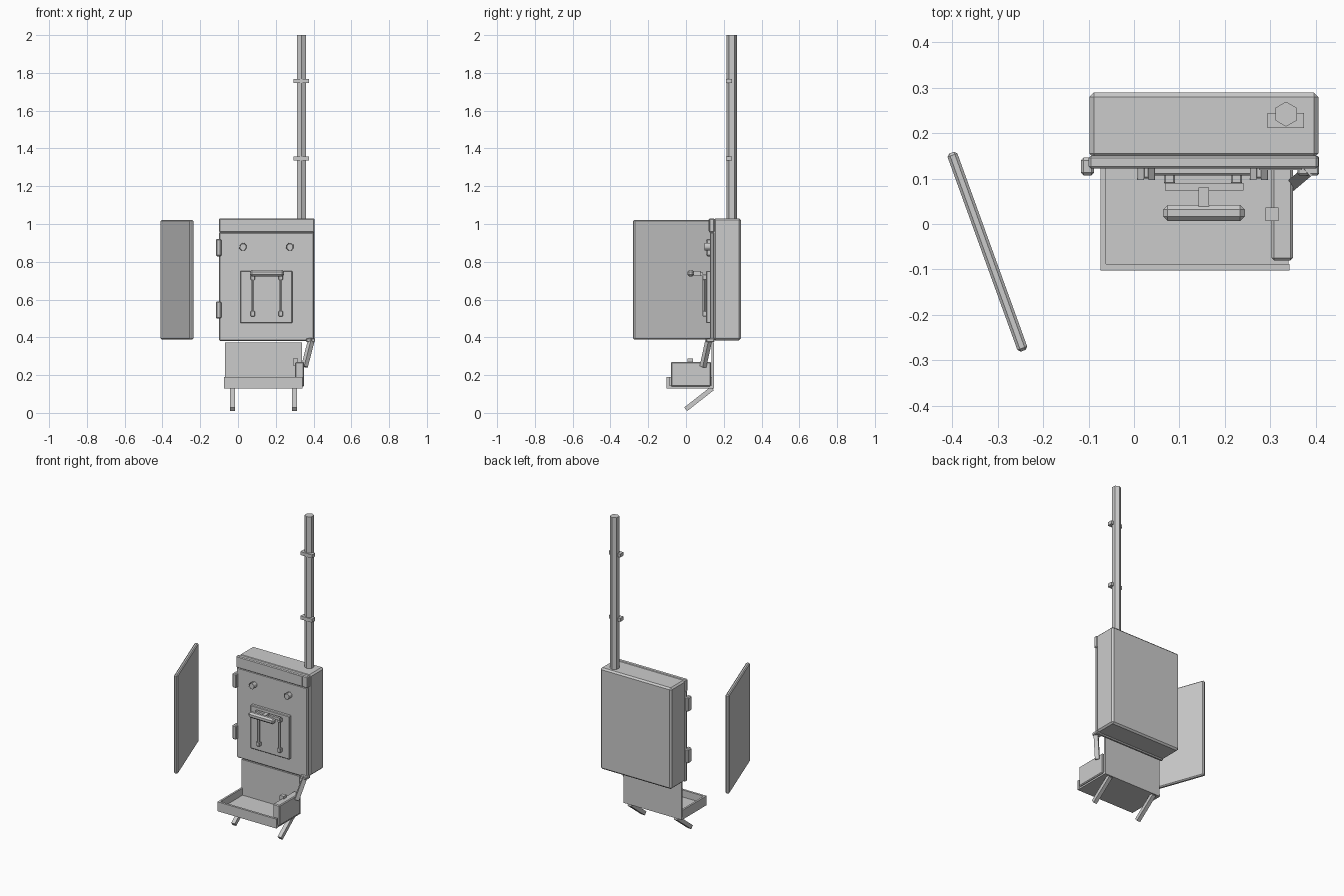
import bpy, bmesh, math
from mathutils import Vector, Matrix


def finish(bm, name, bevel=0.0):
    if bevel:
        bmesh.ops.bevel(bm, geom=bm.edges[:], offset=bevel, segments=1, affect='EDGES')
    bmesh.ops.recalc_face_normals(bm, faces=bm.faces[:])
    me = bpy.data.meshes.new(name)
    bm.to_mesh(me)
    bm.free()
    ob = bpy.data.objects.new(name, me)
    bpy.context.collection.objects.link(ob)
    return ob


def box(name, x, y, z, bevel=0.0):
    """Axis-aligned box from (min, max) ranges."""
    bm = bmesh.new()
    bmesh.ops.create_cube(bm, size=1)
    for v in bm.verts:
        v.co = Vector([(a + b) / 2 + c * (b - a) for (a, b), c in zip((x, y, z), v.co)])
    return finish(bm, name, bevel)


def prism(name, a, b, r, sides, turn=0.0, bevel=0.0):
    """Straight bar with a regular cross-section from a to b."""
    a, b = Vector(a), Vector(b)
    d = b - a
    bm = bmesh.new()
    bmesh.ops.create_cone(bm, cap_ends=True, segments=sides, radius1=r, radius2=r, depth=d.length)
    m = Matrix.Translation((a + b) / 2) @ d.to_track_quat('Z', 'Y').to_matrix().to_4x4()
    bm.transform(m @ Matrix.Rotation(turn, 4, 'Z'))
    return finish(bm, name, bevel)


Q = math.pi / 4

# stove body, door and top strip
box("body", (-0.098, 0.406), (0.145, 0.29), (0.383, 1.03), 0.01)
box("door", (-0.1, 0.402), (0.126, 0.15), (0.38, 0.957), 0.006)
box("top_strip", (-0.1, 0.406), (0.122, 0.15), (0.955, 1.03), 0.005)
box("strip_plate", (0.275, 0.37), (0.119, 0.13), (0.962, 1.025))

# door hinges
for z in (0.545, 0.875):
    box("hinge", (-0.117, -0.088), (0.107, 0.146), (z - 0.046, z + 0.046), 0.006)

# round door knobs
for x in (0.027, 0.275):
    prism("door_knob", (x, 0.1, 0.88), (x, 0.13, 0.88), 0.019, 8, Q / 2, 0.003)

# hatch with sliding rods and handle
box("hatch_plate", (0.012, 0.288), (0.107, 0.13), (0.475, 0.752), 0.004)
for x in (0.078, 0.226):
    prism("hatch_rod", (x, 0.095, 0.53), (x, 0.095, 0.725), 0.008, 6)
    for z in (0.525, 0.718):
        box("rod_mount", (x - 0.012, x + 0.012), (0.088, 0.11), (z - 0.014, z + 0.014), 0.003)
box("handle_crossbar", (0.068, 0.241), (0.074, 0.09), (0.725, 0.742))
box("handle_stem", (0.142, 0.165), (0.03, 0.08), (0.728, 0.75))
box("handle_grip", (0.064, 0.244), (0.007, 0.042), (0.722, 0.757), 0.01)

# chimney pipe and clamps
prism("chimney", (0.335, 0.242, 1.0), (0.335, 0.242, 2.0), 0.0275, 6, math.pi / 6 * 0)
for z in (1.346, 1.757):
    box("chimney_clamp", (0.294, 0.375), (0.211, 0.244), (z - 0.011, z + 0.011))

# ash tray below the body
box("tray_back", (-0.07, 0.34), (0.135, 0.147), (0.13, 0.372))
box("tray_floor", (-0.072, 0.34), (-0.098, 0.147), (0.13, 0.145))
box("tray_front_rim", (-0.074, 0.342), (-0.102, -0.088), (0.13, 0.19))
box("tray_left_rim", (-0.074, -0.062), (-0.1, 0.14), (0.13, 0.19))
box("tray_side_box", (0.303, 0.35), (-0.08, 0.132), (0.14, 0.27), 0.005)
box("tray_clip", (0.29, 0.305), (0.007, 0.036), (0.25, 0.287))
box("tray_clip_top", (0.29, 0.318), (0.007, 0.036), (0.265, 0.287))

# slanted legs
for x in (-0.029, 0.299):
    prism("leg", (x, 0.14, 0.13), (x, -0.002, 0.019), 0.0175, 4, Q)

# tray support arm
prism("support_arm", (0.39, 0.122, 0.392), (0.352, 0.09, 0.245), 0.018, 4, Q)
box("arm_bracket", (0.36, 0.408), (0.107, 0.15), (0.375, 0.395), 0.004)

# detached side panel, standing at an angle
panel = box("loose_panel", (-0.0115, 0.0115), (-0.232, 0.232), (-0.316, 0.316), 0.006)
panel.location = (-0.323, -0.061, 0.705)
panel.rotation_euler.z = math.atan2(0.157, 0.434)
